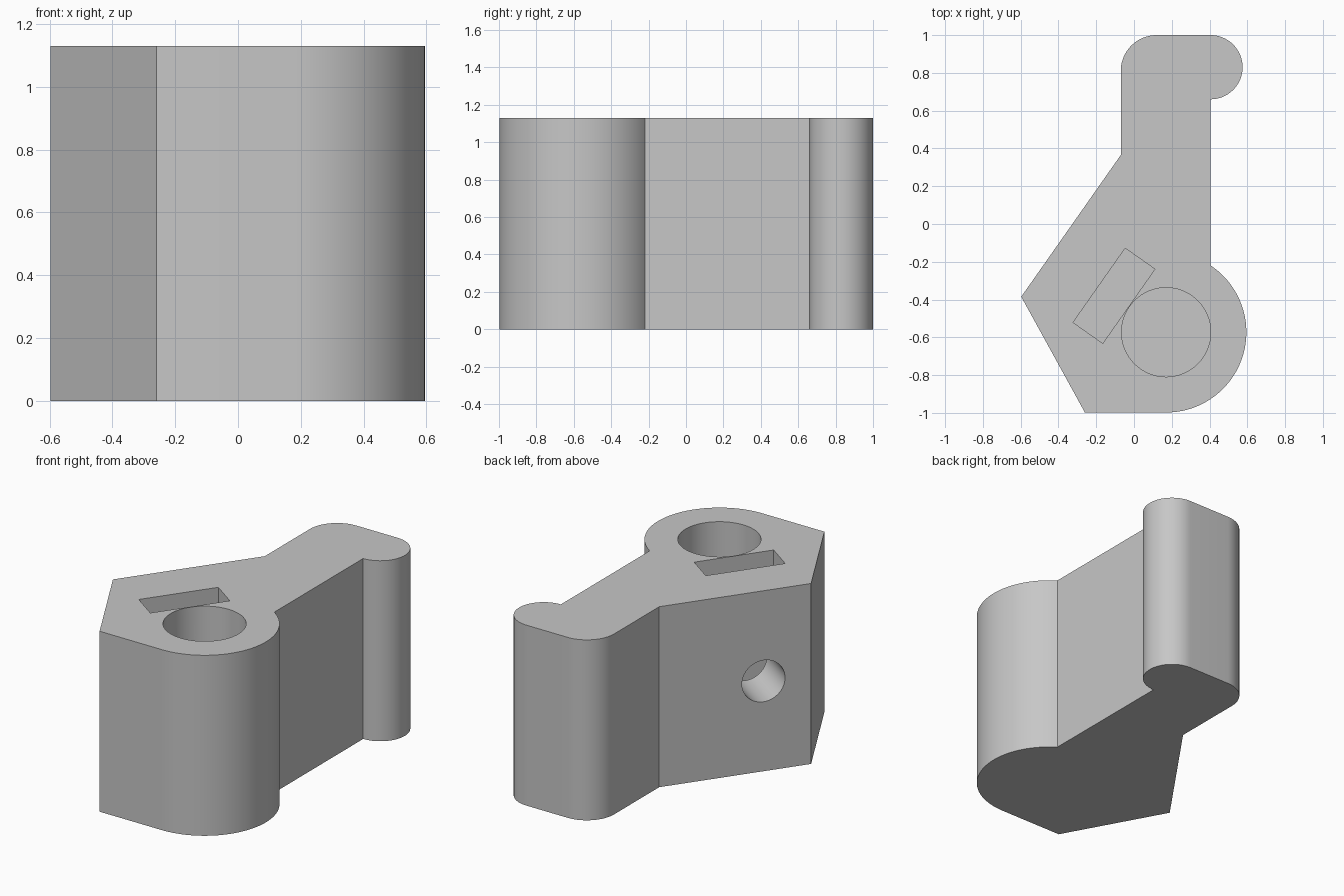
import bpy, bmesh, math
from mathutils import Matrix, Vector

cube = bpy.data.objects.get("Cube")
if cube:
    bpy.data.objects.remove(cube, do_unlink=True)

HEIGHT = 1.13
BORE = Vector((0.17, -0.573))
SIDE_A, SIDE_B = Vector((-0.597, -0.385)), Vector((-0.07, 0.365))  # ends of slanted side

grey = bpy.data.materials.new("light_grey")
grey.use_nodes = True
grey.diffuse_color = (0.57, 0.57, 0.57, 1)
grey.node_tree.nodes["Principled BSDF"].inputs["Base Color"].default_value = grey.diffuse_color


def arc(cx, cy, r, start, end, steps=32):
    angles = [math.radians(start + (end - start) * i / steps) for i in range(steps + 1)]
    return [(cx + r * math.cos(a), cy + r * math.sin(a)) for a in angles]


def prism(name, outline, z0, z1):
    """Extrude a closed counter-clockwise outline from z0 to z1."""
    bm = bmesh.new()
    base = bm.faces.new([bm.verts.new((x, y, z0)) for x, y in outline])
    top = bmesh.ops.extrude_face_region(bm, geom=[base])["geom"]
    bmesh.ops.translate(bm, vec=(0, 0, z1 - z0),
                        verts=[v for v in top if isinstance(v, bmesh.types.BMVert)])
    bmesh.ops.recalc_face_normals(bm, faces=bm.faces)
    mesh = bpy.data.meshes.new(name)
    bm.to_mesh(mesh)
    bm.free()
    obj = bpy.data.objects.new(name, mesh)
    bpy.context.collection.objects.link(obj)
    mesh.materials.append(grey)
    return obj


# Lever body: round hub, straight arm, rounded hook and slanted side
rim = math.degrees(math.acos((0.405 - BORE.x) / 0.425))
outline = [(-0.26, -0.998)]
outline += arc(*BORE, 0.425, -90, rim, 48)
outline += arc(0.405, 0.83, 0.17, -90, 90)
outline += arc(0.12, 0.81, 0.19, 90, 180, 20)
outline += [SIDE_B, SIDE_A]
body = prism("lever_body", outline, 0, HEIGHT)

# Shaft bore, open at the top only
bore = prism("bore_cutter", arc(*BORE, 0.236, 0, 360, 64)[:-1], 0.17, HEIGHT + 0.1)

# Nut slot parallel to the slanted side
along = (SIDE_B - SIDE_A).normalized()
inward = Vector((along.y, -along.x))
middle = Vector((-0.106, -0.38))
corners = [middle + along * a * 0.24 + inward * b * 0.096
           for a, b in ((-1, -1), (-1, 1), (1, 1), (1, -1))]
slot = prism("slot_cutter", corners, 0.32, HEIGHT + 0.1)

# Screw hole from the slanted side through the slot into the bore
screw = prism("screw_cutter", arc(0, 0, 0.13, 0, 360, 48)[:-1], -0.8, 0)
turn = Vector((inward.x, inward.y, 0)).to_track_quat('Z', 'Y').to_matrix().to_4x4()
screw.data.transform(Matrix.Translation((BORE.x, BORE.y, HEIGHT / 2)) @ turn)

# Cut every opening and discard the cutters
bpy.context.view_layer.objects.active = body
body.select_set(True)
for cutter in (bore, slot, screw):
    cutter.hide_render = True
    cut = body.modifiers.new(cutter.name, 'BOOLEAN')
    cut.operation = 'DIFFERENCE'
    cut.solver = 'EXACT'
    cut.object = cutter
    bpy.ops.object.modifier_apply(modifier=cut.name)
    bpy.data.objects.remove(cutter, do_unlink=True)

bpy.ops.object.shade_smooth_by_angle(angle=math.radians(25))
